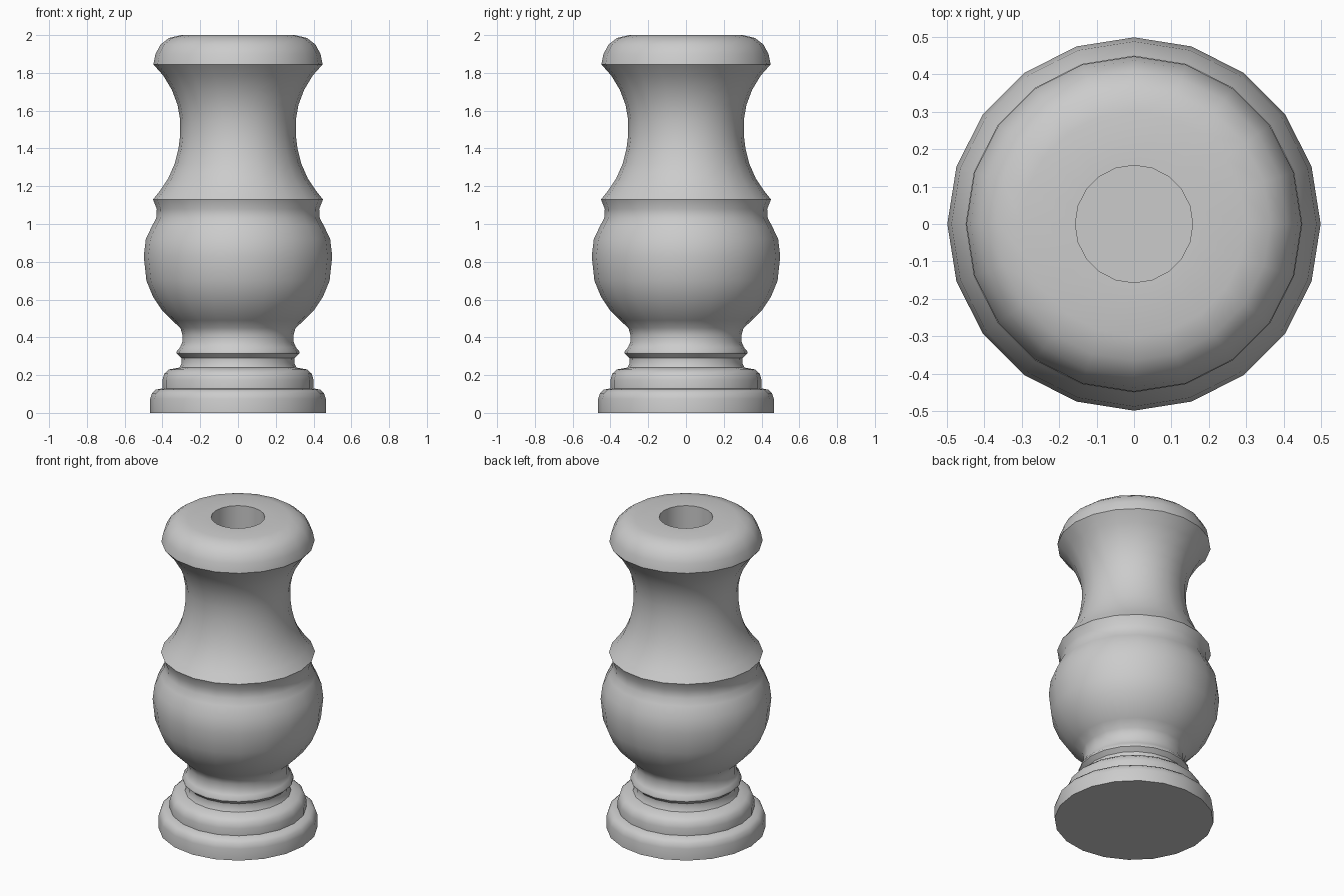
import bpy, bmesh, math

SIDES = 20

# Outer profile from foot to rim as (radius, height)
foot = [(0.465, 0), (0.465, 0.075), (0.455, 0.105), (0.435, 0.123), (0.40, 0.13),
        (0.40, 0.175), (0.39, 0.208), (0.365, 0.23), (0.31, 0.24)]
neck_ring = [(0.298, 0.265), (0.30, 0.29), (0.325, 0.314), (0.325, 0.325),
             (0.307, 0.347), (0.295, 0.375), (0.295, 0.415), (0.305, 0.45)]
bulb = [(0.35, 0.49), (0.40, 0.54), (0.45, 0.615), (0.485, 0.70), (0.499, 0.83),
        (0.488, 0.92), (0.455, 0.99), (0.433, 1.03), (0.43, 1.08), (0.45, 1.13)]
neck = [(0.41, 1.18), (0.37, 1.24), (0.335, 1.32), (0.315, 1.40), (0.306, 1.47),
        (0.306, 1.55), (0.32, 1.63), (0.35, 1.71), (0.395, 1.785), (0.448, 1.845)]
rim = [(0.437, 1.90), (0.41, 1.95), (0.365, 1.985), (0.30, 2.0), (0.157, 2.0)]
socket = [(0.157, 1.70)]


def lathe(name, profile):
    bm = bmesh.new()
    rings = [[bm.verts.new((r * math.cos(2 * math.pi * i / SIDES),
                            r * math.sin(2 * math.pi * i / SIDES), z))
              for i in range(SIDES)] for r, z in profile]
    for a, b in zip(rings, rings[1:]):
        for i in range(SIDES):
            j = (i + 1) % SIDES
            bm.faces.new((a[i], a[j], b[j], b[i]))
    # Closed underside and socket floor
    bm.faces.new(rings[0][::-1])
    bm.faces.new(rings[-1])
    bmesh.ops.recalc_face_normals(bm, faces=bm.faces)
    mesh = bpy.data.meshes.new(name)
    bm.to_mesh(mesh)
    bm.free()
    obj = bpy.data.objects.new(name, mesh)
    bpy.context.collection.objects.link(obj)
    return obj


body = lathe("turned_pillar", foot + neck_ring + bulb + neck + rim + socket)
bpy.context.view_layer.objects.active = body
body.select_set(True)
bpy.ops.object.shade_smooth_by_angle(angle=math.radians(40))
